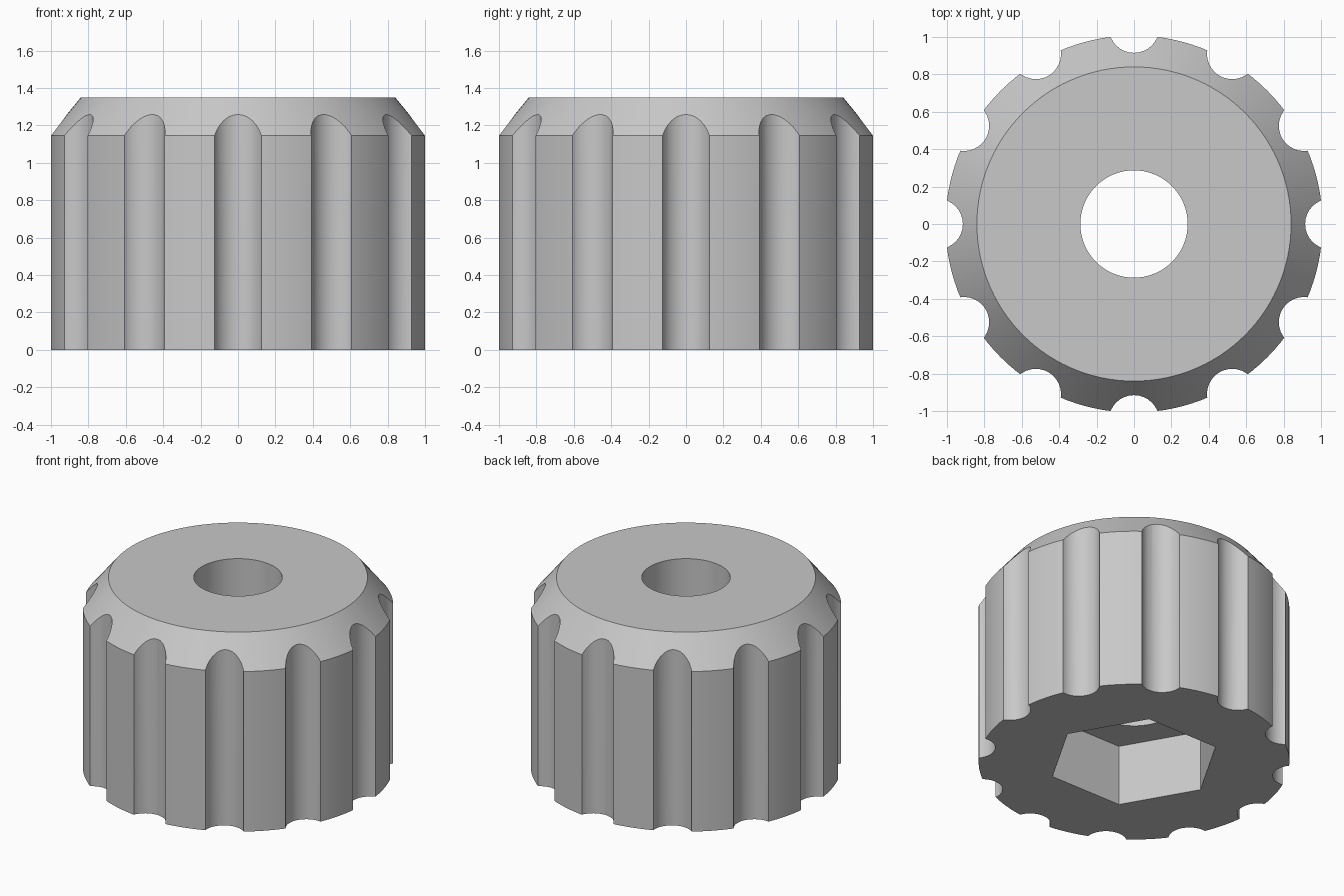
import bpy
import bmesh
from math import cos, sin, pi, radians

default_cube = bpy.data.objects.get("Cube")
if default_cube:
    bpy.data.objects.remove(default_cube, do_unlink=True)

OUTER, TOP_RADIUS = 1.0078, 0.84
SHOULDER, HEIGHT = 1.145, 1.35
GRIPS = 12

grey = bpy.data.materials.new("plain grey")
grey.use_nodes = True
colour = (0.58, 0.58, 0.58, 1)
grey.diffuse_color = colour
grey.node_tree.nodes["Principled BSDF"].inputs["Base Color"].default_value = colour


def stack(bm, rings, sides, centre=(0, 0)):
    """Closed solid through (radius, z) rings."""
    loops = []
    for radius, z in rings:
        loops.append([bm.verts.new((centre[0] + radius * cos(2 * pi * i / sides),
                                    centre[1] + radius * sin(2 * pi * i / sides), z))
                      for i in range(sides)])
    bm.faces.new(reversed(loops[0]))
    bm.faces.new(loops[-1])
    for low, high in zip(loops, loops[1:]):
        for i in range(sides):
            j = (i + 1) % sides
            bm.faces.new((low[i], low[j], high[j], high[i]))


def make_object(name, bm):
    mesh = bpy.data.meshes.new(name)
    bm.to_mesh(mesh)
    bm.free()
    mesh.materials.append(grey)
    obj = bpy.data.objects.new(name, mesh)
    bpy.context.collection.objects.link(obj)
    return obj


# Knob body with a sloped shoulder
bm = bmesh.new()
stack(bm, [(OUTER, 0), (OUTER, SHOULDER), (TOP_RADIUS, HEIGHT)], 120)
knob = make_object("knob_body", bm)

# Finger grooves around the rim
bm = bmesh.new()
for k in range(GRIPS):
    a = 2 * pi * k / GRIPS
    stack(bm, [(0.135, -0.2), (0.135, 1.6)], 32, (1.05 * cos(a), 1.05 * sin(a)))
grooves = make_object("groove_cutter", bm)

# Round through hole
bm = bmesh.new()
stack(bm, [(0.287, -0.2), (0.287, 1.6)], 64)
bore = make_object("bore_cutter", bm)

# Hexagonal nut pocket in the underside
bm = bmesh.new()
stack(bm, [(0.562, -0.2), (0.562, 0.435)], 6)
pocket = make_object("nut_pocket_cutter", bm)

# Cut, then remove the helpers
bpy.ops.object.select_all(action="DESELECT")
knob.select_set(True)
bpy.context.view_layer.objects.active = knob
for cutter in (grooves, bore, pocket):
    cutter.hide_render = True
    cut = knob.modifiers.new(cutter.name, "BOOLEAN")
    cut.operation = "DIFFERENCE"
    cut.solver = "EXACT"
    cut.object = cutter
    bpy.ops.object.modifier_apply(modifier=cut.name)
    bpy.data.objects.remove(cutter, do_unlink=True)

bpy.ops.object.shade_smooth_by_angle(angle=radians(25))
